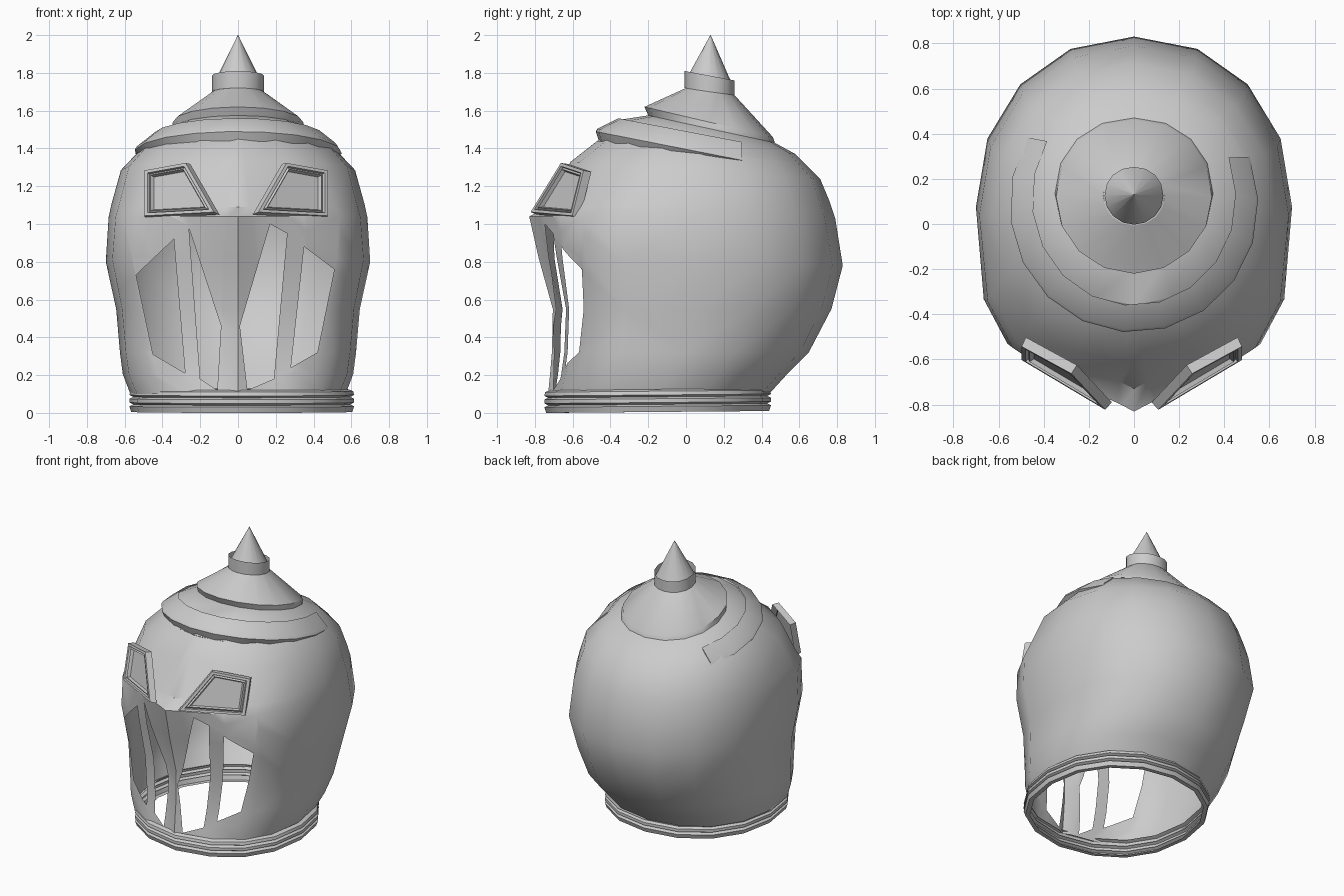
import bpy, bmesh, math
from mathutils import Vector

if "Cube" in bpy.data.objects:
    bpy.data.objects.remove(bpy.data.objects["Cube"])

steel = bpy.data.materials.new("grey steel")
steel.use_nodes = True
GREY = (0.6, 0.6, 0.6, 1)
steel.diffuse_color = GREY
steel.node_tree.nodes["Principled BSDF"].inputs["Base Color"].default_value = GREY


def power(v, e):
    return math.copysign(abs(v) ** e, v)


def ring_point(angle, zf, zb, w, yf, yb, e=1.0, nose=0.0):
    """Point on a tilted oval: zf/zb and yf/yb are its front and back, e squares off the front."""
    s, c = math.sin(angle), math.cos(angle)
    if c < 0:
        e = 0.95
    s, c = power(s, e), power(c, e)
    x = w * s
    y = (yf + yb) / 2 - (yb - yf) / 2 * c
    if c > 0:
        y -= max(0, nose - abs(x) / 2)
    return Vector((x, y, zf + (zb - zf) * (1 - c) / 2))


def loft(bm, rings, angles, closed=True):
    """Skin a stack of ovals with quads."""
    rows = [[bm.verts.new(ring_point(a, *r)) for a in angles] for r in rings]
    n = len(angles)
    for low, high in zip(rows, rows[1:]):
        for i in range(n if closed else n - 1):
            j = (i + 1) % n
            bm.faces.new((low[i], low[j], high[j], high[i]))
    return rows


def finish(bm, name, sharp=35):
    mesh = bpy.data.meshes.new(name)
    bm.to_mesh(mesh)
    bm.free()
    obj = bpy.data.objects.new(name, mesh)
    bpy.context.collection.objects.link(obj)
    mesh.materials.append(steel)
    bpy.ops.object.select_all(action='DESELECT')
    obj.select_set(True)
    bpy.context.view_layer.objects.active = obj
    bpy.ops.object.shade_smooth_by_angle(angle=math.radians(sharp))


def inside(x, z, poly):
    hit = False
    for (x1, z1), (x2, z2) in zip(poly, poly[1:] + poly[:1]):
        if (z1 > z) != (z2 > z) and x < (x2 - x1) * (z - z1) / (z2 - z1) + x1:
            hit = not hit
    return hit


def cut_window(bm, poly):
    """Slice the front of the shell along an outline and drop the inside."""
    xs, zs = [p[0] for p in poly], [p[1] for p in poly]

    def near(f):
        fx = [v.co.x for v in f.verts]
        fz = [v.co.z for v in f.verts]
        return (f.calc_center_median().y < -0.2 and max(fx) > min(xs) and min(fx) < max(xs)
                and max(fz) > min(zs) and min(fz) < max(zs))

    for (x1, z1), (x2, z2) in zip(poly, poly[1:] + poly[:1]):
        faces = [f for f in bm.faces if near(f)]
        geom = faces + list({e for f in faces for e in f.edges}) + list({v for f in faces for v in f.verts})
        bmesh.ops.bisect_plane(bm, geom=geom, dist=1e-5, plane_co=(x1, 0, z1),
                               plane_no=(z2 - z1, 0, x1 - x2))
    doomed = []
    for f in bm.faces:
        c = f.calc_center_median()
        if c.y < -0.2 and inside(c.x, c.z, poly):
            doomed.append(f)
    bmesh.ops.delete(bm, geom=doomed, context='FACES')


SIDES = 16
AROUND = [2 * math.pi * i / SIDES for i in range(SIDES)]
# Two extra columns flank the nose ridge
RIDGED = [0, math.radians(2.5)] + AROUND[1:] + [math.radians(357.5)]

# Helmet shell: jaw, cheeks and brow
bm = bmesh.new()
loft(bm, [
    (0.10, 0.10, 0.57, -0.70, 0.44, 0.80, 0.03),
    (0.20, 0.21, 0.61, -0.67, 0.54, 0.70, 0.05),
    (0.32, 0.32, 0.625, -0.65, 0.65, 0.65, 0.06),
    (0.55, 0.55, 0.645, -0.645, 0.77, 0.62, 0.06),
    (0.82, 0.78, 0.70, -0.68, 0.83, 0.64, 0.10),
    (1.04, 1.03, 0.685, -0.71, 0.79, 0.70, 0.12),
    (1.09, 1.12, 0.67, -0.69, 0.76, 0.76, 0.04),
    (1.33, 1.24, 0.62, -0.61, 0.71, 0.90),
    (1.44, 1.32, 0.53, -0.47, 0.63),
], RIDGED)

# Face openings, leaving a nose guard and one upright bar on each side
for outline in (
    [(-0.26, 0.98), (-0.20, 0.18), (-0.11, 0.12), (-0.09, 0.46)],
    [(-0.34, 0.92), (-0.54, 0.73), (-0.45, 0.31), (-0.28, 0.21)],
    [(0.17, 1.00), (0.26, 0.95), (0.19, 0.18), (0.05, 0.12), (0.01, 0.46)],
    [(0.35, 0.88), (0.51, 0.76), (0.42, 0.32), (0.28, 0.24)],
):
    cut_window(bm, outline)
finish(bm, "helmet_shell")

# Stepped dome and cone
bm = bmesh.new()
loft(bm, [
    (1.44, 1.32, 0.53, -0.47, 0.63),
    (1.55, 1.37, 0.45, -0.36, 0.58),
    (1.575, 1.43, 0.35, -0.20, 0.47),
    (1.62, 1.46, 0.345, -0.22, 0.46),
    (1.72, 1.69, 0.13, 0.00, 0.25),
], AROUND)
finish(bm, "helmet_dome")

# Ribbed trim around the neck
bm = bmesh.new()
rows = [(0.01, -0.02), (0.01, 0.01), (0.04, 0.02), (0.05, 0.0), (0.06, 0.02),
        (0.08, 0.02), (0.09, 0.0), (0.10, 0.02), (0.12, 0.015), (0.13, -0.01)]
loft(bm, [(z - 0.01, z, 0.575 + b, -0.72 - b, 0.43 + b, 0.9, 0.01) for z, b in rows], AROUND)
bmesh.ops.translate(bm, verts=bm.verts, vec=(0.02, 0, 0))
finish(bm, "neck_trim")

# Overhanging brow band that stops behind the temples
bm = bmesh.new()
start, end = math.radians(-122), math.radians(112)
arc = [start + (end - start) * i / 12 for i in range(13)]
band = loft(bm, [
    (1.43, 1.27, 0.52, -0.46, 0.61),
    (1.49, 1.27, 0.55, -0.48, 0.64),
    (1.505, 1.29, 0.54, -0.47, 0.63),
    (1.56, 1.38, 0.45, -0.36, 0.58),
], arc, closed=False)
for k in (0, -1):
    bm.faces.new([row[k] for row in band])
bmesh.ops.recalc_face_normals(bm, faces=bm.faces)
finish(bm, "brow_band")

# Collar and spike on top
bm = bmesh.new()
loft(bm, [
    (1.72, 1.68, 0.125, 0.005, 0.245),
    (1.72, 1.68, 0.137, -0.007, 0.257),
    (1.81, 1.76, 0.137, -0.007, 0.257),
], AROUND)
finish(bm, "spike_collar")

bm = bmesh.new()
loft(bm, [(1.76, 1.72, 0.13, -0.003, 0.253), (2.0, 2.0, 0.001, 0.129, 0.131)], AROUND)
finish(bm, "top_spike", 60)

# Raised eye frames with sunken panels
CORNERS = [(0.11, -0.81, 1.06), (0.48, -0.59, 1.04), (0.48, -0.53, 1.28), (0.26, -0.65, 1.32)]
for side, name in ((1, "left_eye_frame"), (-1, "right_eye_frame")):
    bm = bmesh.new()
    pts = [Vector(c) for c in CORNERS]
    mid = sum(pts, Vector()) / 4
    normal = (pts[2] - pts[0]).cross(pts[3] - pts[1]).normalized()
    loops = []
    for scale, lift in ((1.03, -0.03), (1, 0.015), (0.88, 0.015), (0.85, 0.0), (0.78, 0.01), (0.72, -0.01)):
        loop = [mid + (p - mid) * scale + normal * lift for p in pts]
        loops.append([bm.verts.new((side * p.x - 0.01, p.y, p.z)) for p in loop])
    for a, b in zip(loops, loops[1:]):
        for i in range(4):
            j = (i + 1) % 4
            bm.faces.new((a[i], a[j], b[j], b[i]))
    bm.faces.new(loops[-1])
    bmesh.ops.recalc_face_normals(bm, faces=bm.faces)
    finish(bm, name, 20)
